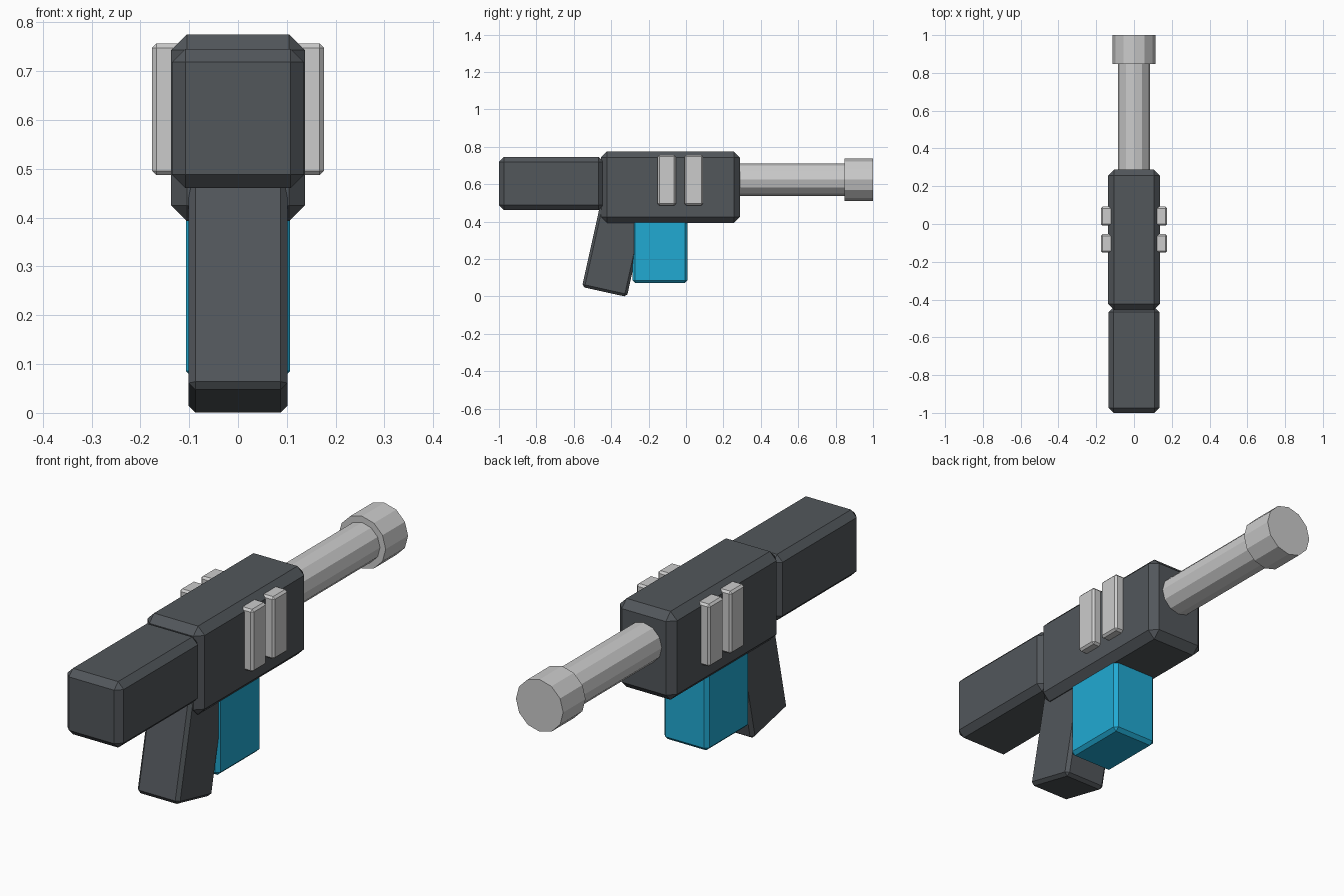
import bpy
import bmesh
from math import radians
from mathutils import Matrix, Vector

if "Cube" in bpy.data.objects:
    bpy.data.objects.remove(bpy.data.objects["Cube"])


def finish(name, bm, mat=None):
    me = bpy.data.meshes.new(name)
    bm.to_mesh(me)
    bm.free()
    ob = bpy.data.objects.new(name, me)
    bpy.context.collection.objects.link(ob)
    if mat:
        me.materials.append(mat)
    return ob


def box(name, size, center, bevel, tilt=0.0, mat=None):
    """Single-chamfer box, optionally tilted about x."""
    bm = bmesh.new()
    bmesh.ops.create_cube(bm, size=1, matrix=Matrix.Diagonal((*size, 1)))
    bmesh.ops.bevel(bm, geom=bm.edges[:], offset=bevel, segments=1,
                    affect='EDGES', profile=0.5)
    bm.transform(Matrix.Translation(center) @ Matrix.Rotation(tilt, 4, 'X'))
    return finish(name, bm, mat)


def span(name, x, y, z, bevel, mat=None):
    """Box given as min/max pairs along each axis."""
    lo, hi = Vector((x[0], y[0], z[0])), Vector((x[1], y[1], z[1]))
    return box(name, hi - lo, (lo + hi) / 2, bevel, mat=mat)


def tube(name, radius, y0, y1, z):
    """Flat-sided 12-gon cylinder along y."""
    bm = bmesh.new()
    bmesh.ops.create_cone(bm, cap_ends=True, segments=12, radius1=radius,
                          radius2=radius, depth=y1 - y0)
    bm.transform(Matrix.Translation((0, (y0 + y1) / 2, z))
                 @ Matrix.Rotation(radians(90), 4, 'X'))
    return finish(name, bm)


cyan = bpy.data.materials.new("cyan")
cyan.diffuse_color = (0.015, 0.4, 0.65, 1)
cyan.use_nodes = True
cyan.node_tree.nodes["Principled BSDF"].inputs["Base Color"].default_value = cyan.diffuse_color
dark = bpy.data.materials.new("dark_grey")
dark.diffuse_color = (0.085, 0.095, 0.105, 1)
dark.use_nodes = True
dark.node_tree.nodes["Principled BSDF"].inputs["Base Color"].default_value = dark.diffuse_color

# Receiver and stock
for ob in (
    span("receiver", (-0.137, 0.137), (-0.455, 0.288), (0.393, 0.775), 0.032),
    span("stock", (-0.135, 0.135), (-1.0, -0.44), (0.461, 0.746), 0.027),
    # Grip leaning back towards the stock
    box("grip", (0.202, 0.246, 0.5), (0, -0.382, 0.268), 0.014, radians(-12.5)),
):
    ob.data.materials.append(dark)

# Magazine
span("magazine", (-0.107, 0.107), (-0.287, 0.009), (0.071, 0.45), 0.015, cyan)

# Barrel and muzzle
tube("barrel", 0.086, 0.25, 0.87, 0.624)
tube("muzzle", 0.113, 0.847, 1.0, 0.624)

# Raised side ribs, two per side
for side in (-1, 1):
    x = sorted((side * 0.1, side * 0.176))
    for i, y in enumerate(((-0.152, -0.054), (-0.008, 0.092))):
        label = "left" if side < 0 else "right"
        span(f"side_rib_{label}_{i + 1}", x, y, (0.487, 0.757), 0.009)
